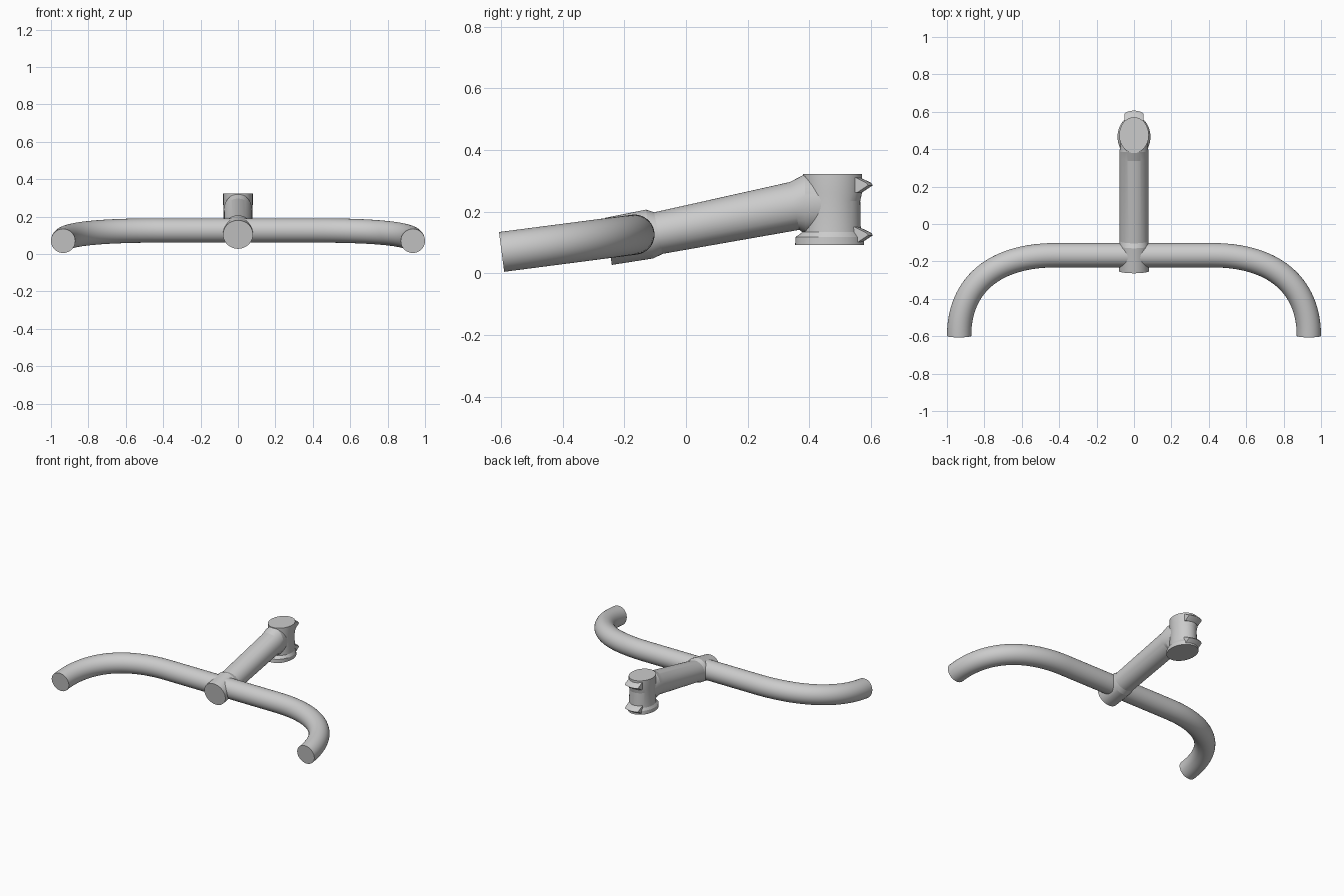
import bpy
from math import sin, cos, pi, radians
from mathutils import Vector

if "Cube" in bpy.data.objects:
    bpy.data.objects.remove(bpy.data.objects["Cube"])


def make_object(name, verts, faces, angle=30):
    mesh = bpy.data.meshes.new(name)
    mesh.from_pydata(verts, [], faces)
    obj = bpy.data.objects.new(name, mesh)
    bpy.context.collection.objects.link(obj)
    bpy.ops.object.select_all(action='DESELECT')
    obj.select_set(True)
    bpy.context.view_layer.objects.active = obj
    bpy.ops.object.mode_set(mode='EDIT')
    bpy.ops.mesh.select_all(action='SELECT')
    bpy.ops.mesh.normals_make_consistent(inside=False)
    bpy.ops.object.mode_set(mode='OBJECT')
    bpy.ops.object.shade_smooth_by_angle(angle=radians(angle))
    return obj


def loft(name, rings, n=48, angle=30):
    """Each ring is (centre, u axis, v axis); ends are capped flat."""
    verts = [c + u * cos(2 * pi * i / n) + v * sin(2 * pi * i / n)
             for c, u, v in rings for i in range(n)]
    faces = [(k * n + i, k * n + (i + 1) % n, (k + 1) * n + (i + 1) % n, (k + 1) * n + i)
             for k in range(len(rings) - 1) for i in range(n)]
    faces += [tuple(range(n)), tuple(range(len(verts) - n, len(verts)))]
    return make_object(name, verts, faces, angle)


# Handlebar: tube swept along a curve lying in a slightly tilted plane
SLOPE = 0.13
normal = Vector((0, -SLOPE, 1)).normalized()
ctrl = [Vector(p) for p in ((0.42, -0.167), (0.75, -0.167), (0.935, -0.33), (0.935, -0.598))]


def on_plane(p):
    return Vector((p[0], p[1], 0.126 + SLOPE * (p[1] + 0.167)))


half = []
for k in range(29):
    t = k / 28
    s = 1 - t
    w = (s ** 3, 3 * s * s * t, 3 * s * t * t, t ** 3)
    d = (3 * s * s * (ctrl[1] - ctrl[0]) + 6 * s * t * (ctrl[2] - ctrl[1])
         + 3 * t * t * (ctrl[3] - ctrl[2]))
    p = sum((c * f for c, f in zip(ctrl, w)), Vector((0, 0)))
    half.append((on_plane(p), Vector((d.x, d.y, SLOPE * d.y)).normalized()))


def flip(p):
    return Vector((-p.x, p.y, p.z))


path = [(flip(p), -flip(t)) for p, t in reversed(half)] + half
R = 0.065
loft("handlebar", [(p, t.cross(normal) * R, normal * R) for p, t in path])


def stem_ring(y, z, rx, rz, slope):
    v = Vector((0, -slope, 1)).normalized()
    return Vector((0, y, z)), Vector((rx, 0, 0)), v * rz


# Collar that grips the handlebar
loft("bar_clamp", [stem_ring(-0.252, 0.104, 0.08, 0.077, 0.15),
                   stem_ring(-0.118, 0.128, 0.08, 0.080, 0.15),
                   stem_ring(-0.09, 0.131, 0.077, 0.069, 0.2)], angle=12)

# Stem tube, flaring into the head clamp
loft("stem", [stem_ring(-0.12, 0.125, 0.077, 0.068, 0.2),
              stem_ring(0.352, 0.219, 0.078, 0.079, 0.2),
              stem_ring(0.386, 0.225, 0.078, 0.097, 0.0),
              stem_ring(0.44, 0.225, 0.07, 0.090, 0.0)], angle=12)

# Head clamp: oval turned body (z, centre y, rx, ry)
profile = [(0.093, 0.466, 0.088, 0.112), (0.118, 0.466, 0.088, 0.111),
           (0.135, 0.473, 0.079, 0.094), (0.235, 0.474, 0.076, 0.091),
           (0.262, 0.475, 0.079, 0.096), (0.323, 0.475, 0.079, 0.096)]
loft("head_clamp", [(Vector((0, y, z)), Vector((rx, 0, 0)), Vector((0, ry, 0)))
                    for z, y, rx, ry in profile], angle=10)


# Wedge-shaped bolt lugs across the back of the clamp
def lug(name, z):
    n = 12
    verts, faces = [], []
    for i in range(n + 1):
        a = pi * (0.5 + 0.62 * (i / n - 0.5))
        x, y = 0.062 * cos(a), sin(a)
        for dy, dz in ((0.52, -0.027), (0.571, -0.025), (0.606, -0.002),
                       (0.600, 0.006), (0.563, 0.024), (0.52, 0.027)):
            verts.append(Vector((x, dy - 0.035 * (1 - y), z + dz)))
    for i in range(n):
        for j in range(6):
            k = (j + 1) % 6
            faces.append((i * 6 + j, i * 6 + k, i * 6 + 6 + k, i * 6 + 6 + j))
    faces += [tuple(range(6)), tuple(range(n * 6, n * 6 + 6))]
    make_object(name, verts, faces)


lug("upper_bolt_lug", 0.288)
lug("lower_bolt_lug", 0.126)
